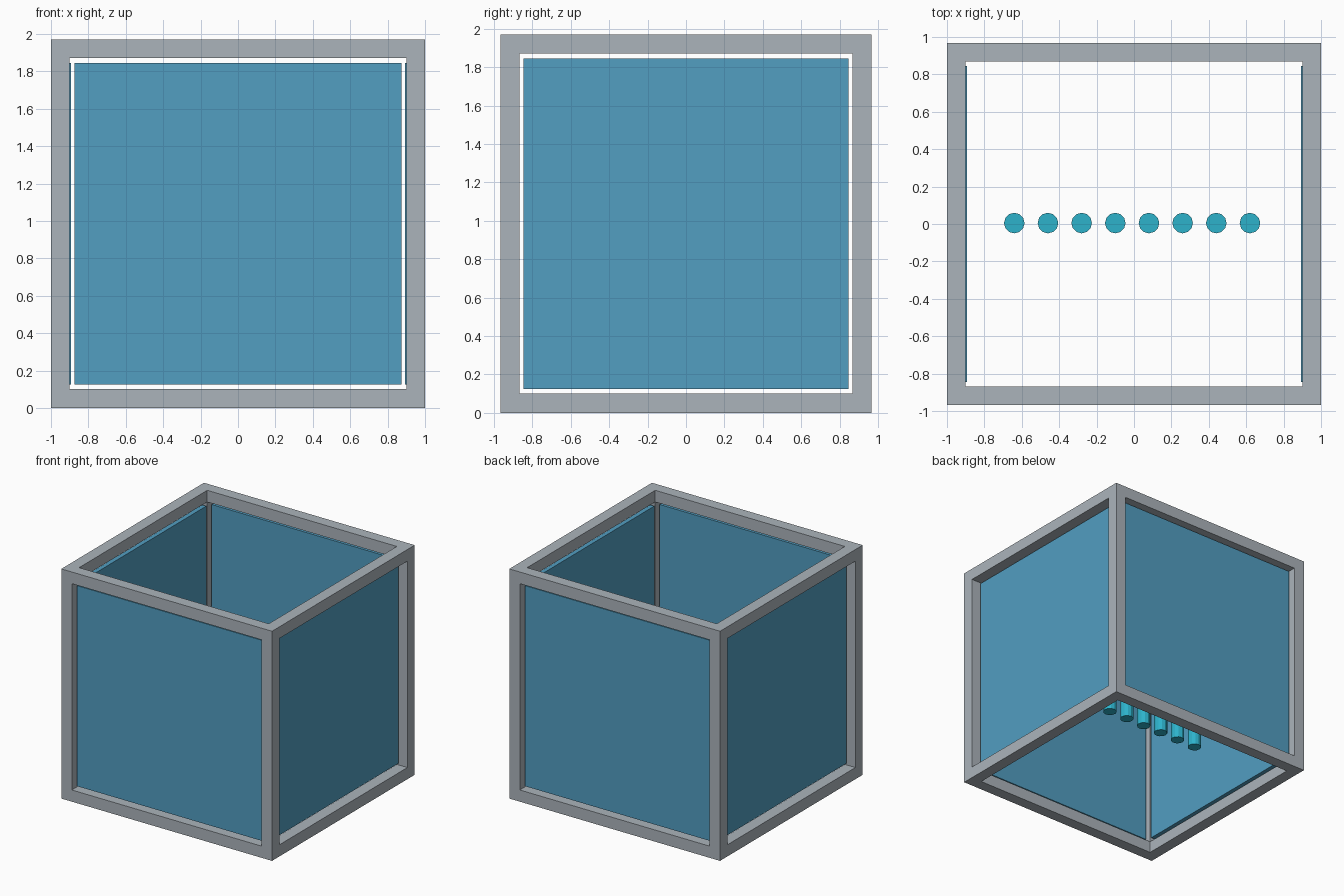
import bpy
import bmesh
from itertools import product
from mathutils import Matrix, Vector

default = bpy.data.objects.get("Cube")
if default:
    bpy.data.objects.remove(default, do_unlink=True)


def material(name, rgb):
    mat = bpy.data.materials.new(name)
    mat.use_nodes = True
    mat.diffuse_color = (*rgb, 1)
    mat.node_tree.nodes["Principled BSDF"].inputs["Base Color"].default_value = (*rgb, 1)
    return mat


def finish(bm, name, mat):
    bmesh.ops.recalc_face_normals(bm, faces=bm.faces)
    mesh = bpy.data.meshes.new(name)
    bm.to_mesh(mesh)
    bm.free()
    mesh.materials.append(mat)
    obj = bpy.data.objects.new(name, mesh)
    bpy.context.collection.objects.link(obj)
    return obj


def add_box(bm, low, high):
    low, high = Vector(low), Vector(high)
    matrix = Matrix.Translation((low + high) / 2) @ Matrix.Diagonal((*(high - low), 1))
    bmesh.ops.create_cube(bm, size=1, matrix=matrix)


grey = material("metal grey", (0.41, 0.456, 0.497))
blue = material("panel blue", (0.084, 0.342, 0.535))
cyan = material("rod cyan", (0.026, 0.445, 0.597))

# Open box frame: the corner and edge cells of a 3 x 3 x 3 grid, welded into one skin
cuts = ((-1, -0.9, 0.9, 1), (-0.967, -0.868, 0.868, 0.967), (0, 0.1, 1.87, 1.97))
bm = bmesh.new()
for cell in product(range(3), repeat=3):
    if cell.count(1) < 2:
        add_box(bm, [c[i] for c, i in zip(cuts, cell)], [c[i + 1] for c, i in zip(cuts, cell)])
bmesh.ops.remove_doubles(bm, verts=bm.verts, dist=0.001)
shared = {}
for face in bm.faces:
    key = tuple(round(v, 3) for v in face.calc_center_median())
    shared.setdefault(key, []).append(face)
inner = [f for group in shared.values() if len(group) > 1 for f in group]
bmesh.ops.delete(bm, geom=inner, context="FACES")
finish(bm, "frame", grey)

# Four wall panels, set loosely inside the frame openings
NEAR, FAR = 0.893, 0.93
BOTTOM, TOP = 0.125, 1.845
for name, axis, side in (("front_panel", 1, -1), ("back_panel", 1, 1),
                         ("right_panel", 0, 1), ("left_panel", 0, -1)):
    half = 0.875 if axis == 1 else 0.845
    low, high = [-half, -half, BOTTOM], [half, half, TOP]
    low[axis], high[axis] = sorted((side * NEAR, side * FAR))
    bm = bmesh.new()
    add_box(bm, low, high)
    finish(bm, name, blue)

# Row of upright rods hanging in the middle
ROD_LOW, ROD_HIGH = 0.51, 1.35
for i in range(8):
    bm = bmesh.new()
    bmesh.ops.create_cone(bm, cap_ends=True, segments=12, radius1=0.055, radius2=0.055,
                          depth=ROD_HIGH - ROD_LOW)
    rod = finish(bm, f"rod_{i + 1}", cyan)
    rod.location = (-0.64 + 0.18 * i, 0.005, (ROD_LOW + ROD_HIGH) / 2)
